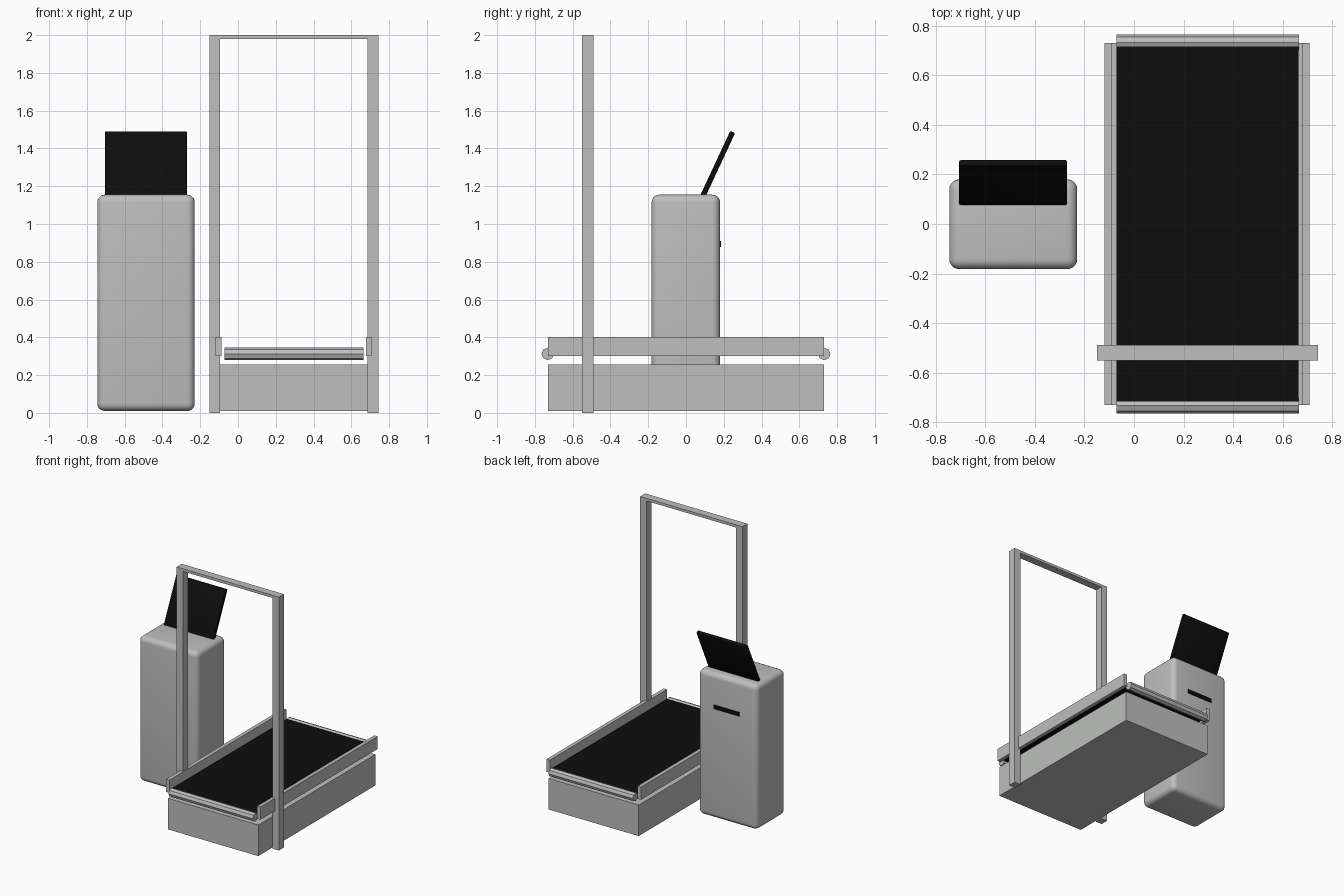
import bpy
import math
from mathutils import Vector

if "Cube" in bpy.data.objects:
    bpy.data.objects.remove(bpy.data.objects["Cube"], do_unlink=True)


def material(name, rgb):
    m = bpy.data.materials.new(name)
    m.use_nodes = True
    m.diffuse_color = (*rgb, 1)
    m.node_tree.nodes["Principled BSDF"].inputs["Base Color"].default_value = (*rgb, 1)
    return m


grey = material("light grey", (0.51, 0.52, 0.51))
black = material("black", (0.004, 0.004, 0.004))


def box(name, low, high, mat, bevel=0, segments=4):
    """Box between two corners, optionally with rounded edges."""
    low, high = Vector(low), Vector(high)
    bpy.ops.mesh.primitive_cube_add(size=1, location=(low + high) / 2)
    ob = bpy.context.object
    ob.name = name
    ob.scale = high - low
    bpy.ops.object.transform_apply(location=False, rotation=False, scale=True)
    ob.data.materials.append(mat)
    if bevel:
        mod = ob.modifiers.new("rounding", "BEVEL")
        mod.width = bevel
        mod.segments = segments
        bpy.ops.object.modifier_apply(modifier=mod.name)
        bpy.ops.object.shade_smooth_by_angle(angle=math.radians(40))
    return ob


# Conveyor: base, belt and side rails
box("conveyor_base", (-0.098, -0.73, 0.01), (0.688, 0.73, 0.255), grey)
box("conveyor_belt", (-0.071, -0.722, 0.306), (0.664, 0.722, 0.338), black)
box("right_rail", (-0.118, -0.73, 0.302), (-0.088, 0.73, 0.402), grey)
box("left_rail", (0.678, -0.73, 0.302), (0.707, 0.73, 0.402), grey)

# Octagonal end rollers
for name, y in (("front_roller", -0.732), ("back_roller", 0.732)):
    bpy.ops.mesh.primitive_cylinder_add(vertices=8, radius=0.033, depth=0.737,
                                        location=(0.297, y, 0.312),
                                        rotation=(0, math.pi / 2, 0))
    bpy.context.object.name = name
    bpy.context.object.data.materials.append(grey)

# Arch over the conveyor
box("arch_right_post", (-0.15, -0.551, 0), (-0.096, -0.489, 1.979), grey)
box("arch_left_post", (0.686, -0.551, 0), (0.743, -0.489, 1.979), grey)
box("arch_top_bar", (-0.15, -0.551, 1.979), (0.743, -0.489, 2), grey)

# Kiosk: rounded cabinet, tilted screen and rear slot
box("kiosk_cabinet", (-0.745, -0.182, 0.01), (-0.229, 0.18, 1.155), grey, 0.04, 5)
screen = box("kiosk_screen", (-0.705, -0.014, -0.19), (-0.27, 0.014, 0.19), black, 0.006, 2)
screen.location = (-0.4875, 0.167, 1.315)
screen.rotation_euler.x = math.radians(-25)
box("kiosk_slot", (-0.595, 0.17, 0.878), (-0.37, 0.186, 0.91), black)
